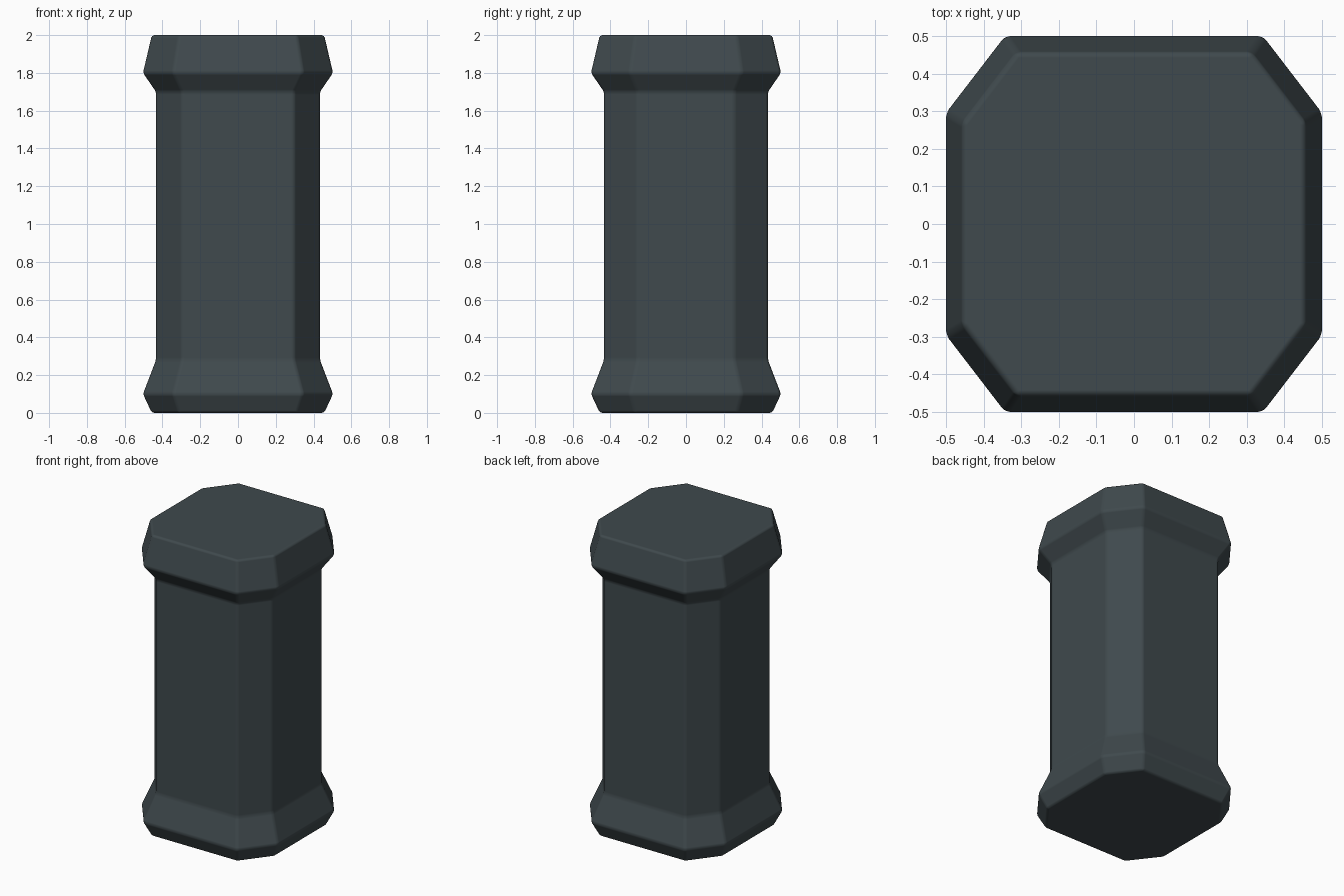
import bpy
import bmesh

# Remove the default cube
cube = bpy.data.objects.get("Cube")
if cube:
    bpy.data.objects.remove(cube, do_unlink=True)

# Dark slate material
slate = bpy.data.materials.new("dark_slate")
slate.use_nodes = True
colour = (0.050, 0.067, 0.074, 1.0)
slate.diffuse_color = colour
shader = slate.node_tree.nodes["Principled BSDF"]
shader.inputs["Base Color"].default_value = colour
shader.inputs["Roughness"].default_value = 0.8


def octagon(half):
    """Square outline with long chamfered corners."""
    a, b = half * 0.685, half * 0.59
    return [(a, -half), (half, -b), (half, b), (a, half),
            (-a, half), (-half, b), (-half, -b), (-a, -half)]


# Pillar outline: height and half width, from foot to cap
profile = [(0.0, 0.456), (0.10, 0.503), (0.28, 0.434),
           (1.70, 0.434), (1.80, 0.503), (2.0, 0.456)]

# Pillar: chamfered rings joined into one closed body
bm = bmesh.new()
rings = [[bm.verts.new((x, y, z)) for x, y in octagon(half)] for z, half in profile]
for low, high in zip(rings, rings[1:]):
    for i in range(len(low)):
        j = (i + 1) % len(low)
        bm.faces.new((low[i], low[j], high[j], high[i]))
bm.faces.new(rings[0][::-1])
bm.faces.new(rings[-1])
bmesh.ops.recalc_face_normals(bm, faces=bm.faces)
mesh = bpy.data.meshes.new("pillar")
bm.to_mesh(mesh)
bm.free()
mesh.materials.append(slate)
pillar = bpy.data.objects.new("pillar", mesh)
bpy.context.collection.objects.link(pillar)

# Softly rounded edges
bevel = pillar.modifiers.new("soft_edges", "BEVEL")
bevel.width = 0.014
bevel.segments = 3
bevel.limit_method = "ANGLE"
bevel.angle_limit = 0.2
bevel.harden_normals = True

mesh.shade_smooth()
